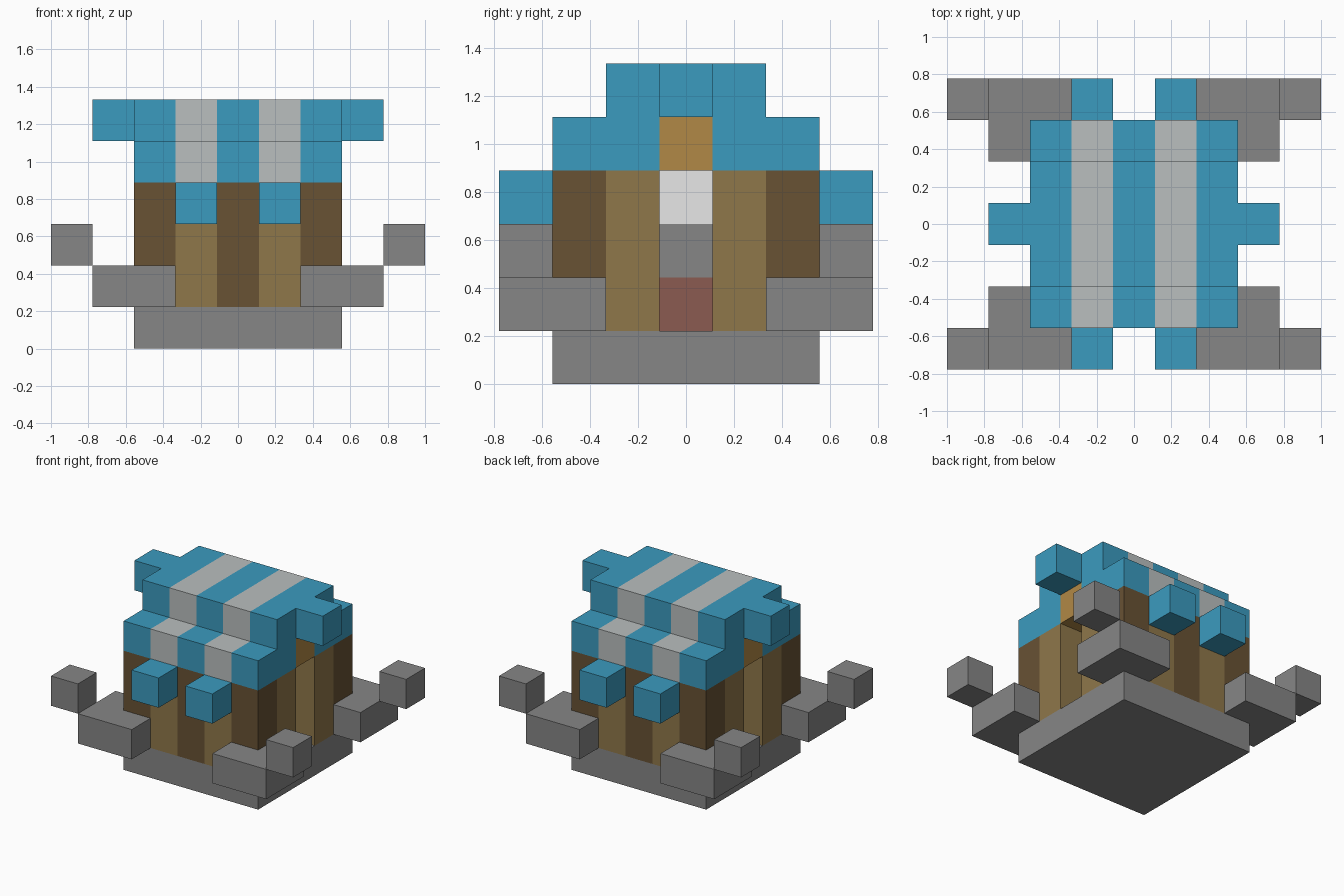
import bpy
import bmesh
from mathutils import Vector

U = 2 / 9  # edge length of one building block

if "Cube" in bpy.data.objects:
    bpy.data.objects.remove(bpy.data.objects["Cube"], do_unlink=True)


def material(name, r, g, b):
    def linear(c):
        c /= 255
        return c / 12.92 if c < 0.04 else ((c + 0.055) / 1.055) ** 2.4

    colour = (linear(r), linear(g), linear(b), 1)
    mat = bpy.data.materials.new(name)
    mat.use_nodes = True
    mat.diffuse_color = colour
    mat.node_tree.nodes["Principled BSDF"].inputs["Base Color"].default_value = colour
    return mat


stone = material("stone grey", 134, 134, 134)
dark_wood = material("dark wood", 104, 82, 52)
light_wood = material("light wood", 143, 119, 74)
blue = material("cloth blue", 59, 155, 191)
pale = material("cloth pale grey", 186, 191, 191)
orange = material("orange wood", 177, 136, 70)
red = material("dull red", 139, 91, 81)
white = material("white", 255, 255, 255)


def cells(xs, ys, zs):
    return {(x, y, z) for x in xs for y in ys for z in zs}


def blocks(name, filled, mats, rule=lambda cell: 0):
    """Outer skin of a set of unit blocks; rule picks each block's material."""
    bm = bmesh.new()
    for cell in sorted(filled):
        centre = Vector((cell[0], cell[1], cell[2] + 0.5))
        for axis in range(3):
            for sign in (-1, 1):
                normal = Vector((0, 0, 0))
                normal[axis] = sign
                neighbour = tuple(int(c + n) for c, n in zip(cell, normal))
                if neighbour in filled:
                    continue
                u = Vector((0, 0, 0))
                u[(axis + 1) % 3] = 0.5
                v = normal.cross(u)
                mid = centre + normal / 2
                corners = (mid - u - v, mid + u - v, mid + u + v, mid - u + v)
                face = bm.faces.new([bm.verts.new(p * U) for p in corners])
                face.material_index = rule(cell)
    bmesh.ops.remove_doubles(bm, verts=bm.verts, dist=0.001)
    bmesh.ops.dissolve_limit(bm, angle_limit=0.01, verts=bm.verts,
                             edges=bm.edges, delimit={'MATERIAL'})
    mesh = bpy.data.meshes.new(name)
    bm.to_mesh(mesh)
    bm.free()
    for mat in mats:
        mesh.materials.append(mat)
    obj = bpy.data.objects.new(name, mesh)
    bpy.context.collection.objects.link(obj)
    return obj


wide = range(-2, 3)
inner = range(-1, 2)
storey = range(1, 4)

# Stone foundation
blocks("foundation", cells(wide, wide, [0]), [stone])

# Hollow plank walls with a doorway on each side
walls = cells(wide, wide, storey) - cells(inner, inner, storey) - cells((-2, 2), [0], storey)
blocks("plank_walls", walls, [dark_wood, light_wood], lambda c: (c[0] + c[1]) % 2)

# Stepped striped roof, with the door lintels let into its lower step
lintels = cells((-2, 2), [0], [4])
roof = (cells(wide, wide, [4]) | cells(wide, inner, [5])) - lintels
blocks("striped_roof", roof, [blue, pale], lambda c: abs(c[0]) % 2)

for side, sx in (("left", 1), ("right", -1)):
    blocks(f"{side}_lintel", cells([2 * sx], [0], [4]), [orange])
    blocks(f"{side}_ridge_end", cells([3 * sx], [0], [5]), [blue])
    for end, sy in (("front", -1), ("back", 1)):
        # Window awnings
        blocks(f"{end}_{side}_awning", cells([sx], [3 * sy], [3]), [blue])
        # Corner terraces and their outer posts
        terrace = cells((2 * sx, 3 * sx), (2 * sy, 3 * sy), [1]) - {(2 * sx, 2 * sy, 1)}
        blocks(f"{end}_{side}_terrace", terrace, [stone])
        blocks(f"{end}_{side}_post", cells([4 * sx], [3 * sy], [2]), [stone])

# Stacked pillar standing inside, behind the doorways
blocks("indoor_pillar", cells([0], [0], storey), [red, stone, white], lambda c: c[2] - 1)
